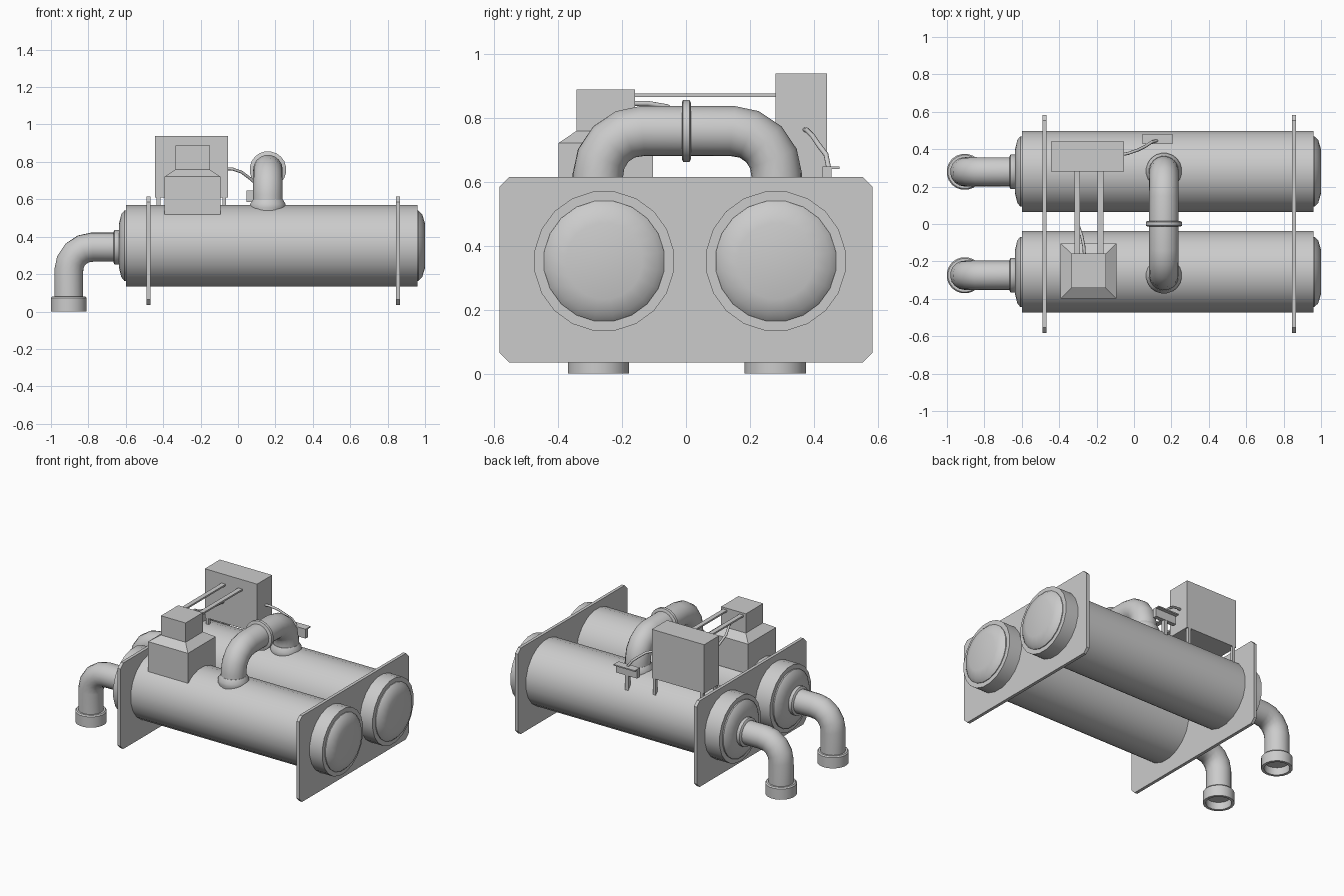
import bpy, bmesh
from math import cos, sin, pi, radians
from mathutils import Vector

if "Cube" in bpy.data.objects:
    bpy.data.objects.remove(bpy.data.objects["Cube"])

steel = bpy.data.materials.new("light grey steel")
steel.use_nodes = True
steel.diffuse_color = (0.6, 0.6, 0.6, 1)
steel.node_tree.nodes["Principled BSDF"].inputs["Base Color"].default_value = (0.6, 0.6, 0.6, 1)


def finish(name, bm, smooth=0):
    bmesh.ops.recalc_face_normals(bm, faces=bm.faces)
    mesh = bpy.data.meshes.new(name)
    bm.to_mesh(mesh)
    bm.free()
    mesh.materials.append(steel)
    ob = bpy.data.objects.new(name, mesh)
    bpy.context.collection.objects.link(ob)
    if smooth:
        bpy.ops.object.select_all(action="DESELECT")
        ob.select_set(True)
        bpy.context.view_layer.objects.active = ob
        bpy.ops.object.shade_smooth_by_angle(angle=radians(smooth))
    return ob


def skin(name, stations, sides, smooth=35):
    """Join rings given as (centre, direction, radius) and cap both ends."""
    bm = bmesh.new()
    rings = []
    for centre, direction, radius in stations:
        d = Vector(direction).normalized()
        u = d.orthogonal().normalized() if not rings else (u - d * u.dot(d)).normalized()
        v = d.cross(u)
        rings.append([bm.verts.new(Vector(centre) + radius * (u * cos(a) + v * sin(a)))
                      for a in (2 * pi * i / sides for i in range(sides))])
    for r, s in zip(rings, rings[1:]):
        for i in range(sides):
            j = (i + 1) % sides
            bm.faces.new((r[i], r[j], s[j], s[i]))
    bm.faces.new(rings[0])
    bm.faces.new(rings[-1])
    return finish(name, bm, smooth)


def lathe(name, origin, axis, profile, sides=20):
    """Turn a profile of (distance along axis, radius)."""
    o, a = Vector(origin), Vector(axis)
    return skin(name, [(o + a * t, a, r) for t, r in profile], sides)


def tube(name, points, radius, sides=18):
    p = [Vector(q) for q in points]
    stations = []
    for i, q in enumerate(p):
        before, after = p[max(i - 1, 0)], p[min(i + 1, len(p) - 1)]
        d = (q - before).normalized() + (after - q).normalized()
        stations.append((q, d, radius))
    return skin(name, stations, sides, 50)


def elbow(corner, arm_in, arm_out, radius, steps=4):
    """Points of a quarter bend around a corner."""
    c, a, b = Vector(corner), Vector(arm_in), Vector(arm_out)
    pts = []
    for i in range(steps + 1):
        t = pi / 2 * i / steps
        pts.append(c + a * radius * (1 - sin(t)) + b * radius * (1 - cos(t)))
    return pts


def box(name, x0, x1, y0, y1, z0, z1):
    bm = bmesh.new()
    bmesh.ops.create_cube(bm, size=1)
    for v in bm.verts:
        v.co = (x1 if v.co.x > 0 else x0, y1 if v.co.y > 0 else y0, z1 if v.co.z > 0 else z0)
    return finish(name, bm)


X, Z = Vector((1, 0, 0)), Vector((0, 0, 1))

# Tanks with domed ends, and their drain pipes
for side, tank_y, pipe_y in (("back", 0.281, 0.279), ("front", -0.256, -0.274)):
    dome = [(0.02, 0.12), (0.005, 0.17), (-0.015, 0.19)]
    left = [(-0.62 - t * 0.8, r) for t, r in dome]
    right = [(0.98 + t, r) for t, r in dome]
    lathe(side + "_tank", (0, tank_y, 0.352), X,
          left + [(-0.6, 0.19), (-0.6, 0.22), (0.96, 0.22), (0.96, 0.19)] + right[::-1])
    lathe(side + "_drain_flange", (-0.665, pipe_y, 0.344), X,
          [(0, 0.085), (0.006, 0.094), (0.026, 0.094), (0.04, 0.085)])
    bend = elbow((-0.905, pipe_y, 0.344), X, -Z, 0.125)
    tube(side + "_drain_pipe", [(-0.62, pipe_y, 0.344)] + bend + [(-0.905, pipe_y, 0.05)], 0.078)
    lathe(side + "_drain_collar", (-0.905, pipe_y, 0), Z,
          [(0.052, 0.079), (0, 0.079), (0, 0.097), (0.072, 0.097), (0.08, 0.09), (0.08, 0.07)])

# Chamfered support plates
w, low, high, c = 0.583, 0.035, 0.615, 0.03
for name, x in (("left_support_plate", 0.845), ("right_support_plate", -0.489)):
    bm = bmesh.new()
    outline = [(-w + c, low), (w - c, low), (w, low + c), (w, high - c),
               (w - c, high), (-w + c, high), (-w, high - c), (-w, low + c)]
    face = bm.faces.new([bm.verts.new((x, y, z)) for y, z in outline])
    ext = bmesh.ops.extrude_face_region(bm, geom=[face])
    bmesh.ops.translate(bm, vec=X * 0.021,
                        verts=[g for g in ext["geom"] if isinstance(g, bmesh.types.BMVert)])
    finish(name, bm)

# Crossover pipe with base collars and middle flange
px, front_y, back_y, top = 0.16, -0.276, 0.284, 0.759
Y = Vector((0, 1, 0))
path = [(px, front_y, 0.53)] + elbow((px, front_y, top), -Z, Y, 0.14)
path += elbow((px, back_y, top), -Y, -Z, 0.14) + [(px, back_y, 0.53)]
tube("crossover_pipe", path, 0.079)
for name, y in (("front_crossover_collar", front_y), ("back_crossover_collar", back_y)):
    lathe(name, (px, y, 0), Z, [(0.53, 0.092), (0.555, 0.096), (0.575, 0.096), (0.6, 0.08)])
lathe("crossover_flange", (px, 0, top), Y,
      [(-0.013, 0.09), (-0.009, 0.098), (0.011, 0.098), (0.015, 0.09)])

# Motor housing: base block, tapered shoulder and upper block
bm = bmesh.new()
loops = []
for half_x, half_y, z in ((0.149, 0.148, 0.519), (0.149, 0.148, 0.721),
                          (0.092, 0.092, 0.759), (0.092, 0.092, 0.889)):
    loops.append([bm.verts.new((-0.243 + sx * half_x, -0.251 + sy * half_y, z))
                  for sx, sy in ((-1, -1), (1, -1), (1, 1), (-1, 1))])
for a, b in zip(loops, loops[1:]):
    for i in range(4):
        bm.faces.new((a[i], a[i - 3], b[i - 3], b[i]))
bm.faces.new(loops[0])
bm.faces.new(loops[-1])
finish("motor_housing", bm)

# Control cabinet with feet, joined to the motor by two flat bars
box("control_cabinet", -0.444, -0.054, 0.28, 0.441, 0.61, 0.939)
for side, x in (("right", -0.435), ("left", -0.083)):
    for end, y in (("front", 0.28), ("back", 0.421)):
        box(f"{end}_{side}_cabinet_foot", x, x + 0.02, y, y + 0.02, 0.49, 0.612)
for name, x in (("right_link_bar", -0.319), ("left_link_bar", -0.195)):
    box(name, x, x + 0.031, -0.162, 0.285, 0.865, 0.876)

# Sensor on the back tank
box("sensor_body", 0.046, 0.205, 0.427, 0.455, 0.585, 0.642)
box("sensor_lid", 0.046, 0.205, 0.427, 0.48, 0.64, 0.648)
box("sensor_stem", 0.113, 0.138, 0.428, 0.453, 0.48, 0.59)

# Cables
tube("motor_cable", [(-0.265, -0.17, 0.845), (-0.268, -0.12, 0.845), (-0.28, -0.06, 0.835),
                     (-0.3, 0.0, 0.8), (-0.308, 0.1, 0.765), (-0.308, 0.29, 0.75)], 0.008, 8)
tube("sensor_cable", [(-0.07, 0.37, 0.763), (-0.03, 0.378, 0.762), (0.02, 0.395, 0.745),
                      (0.06, 0.415, 0.715), (0.095, 0.438, 0.685), (0.125, 0.447, 0.64)], 0.008, 8)
